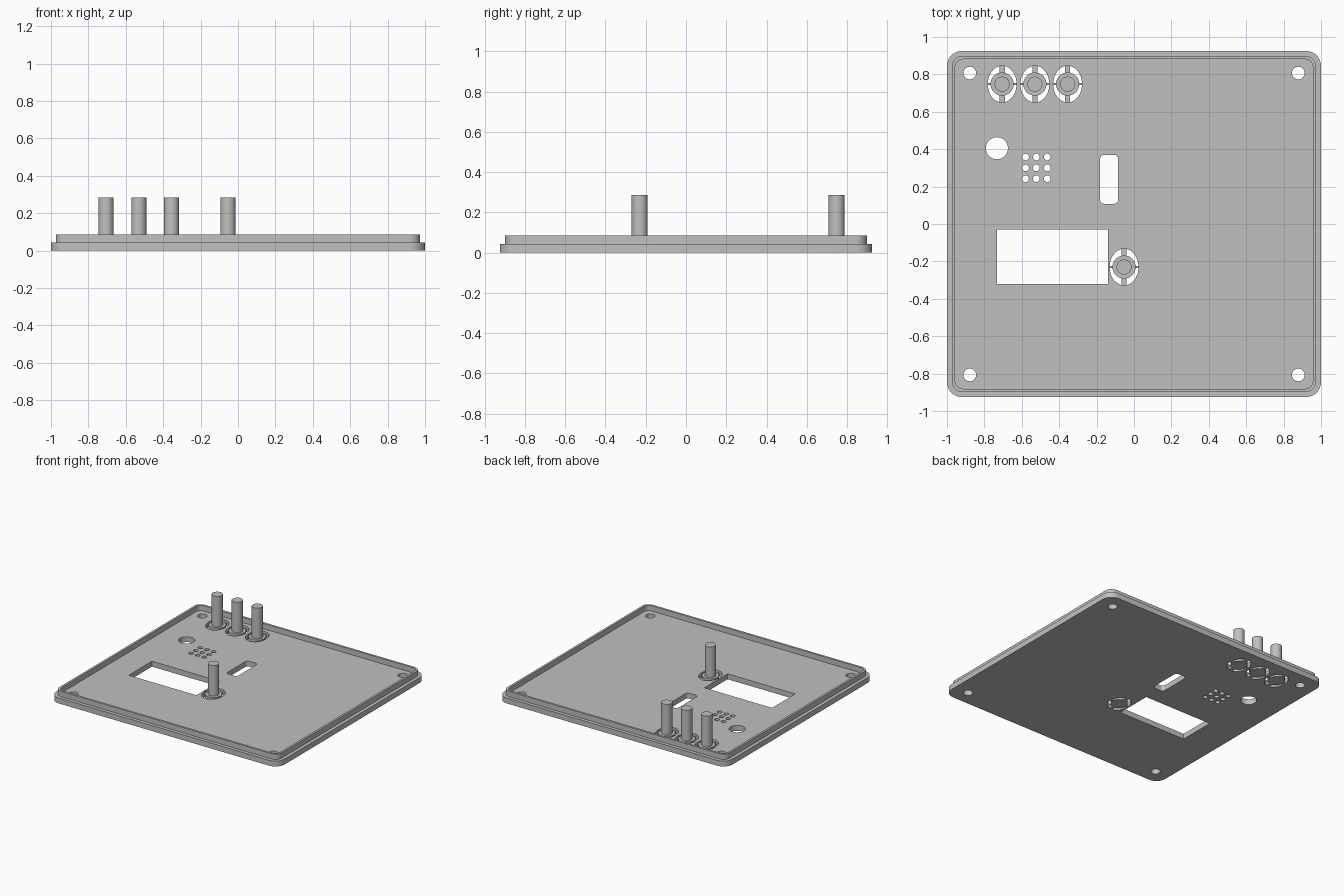
import bpy
from math import cos, sin, pi

cube = bpy.data.objects.get("Cube")
if cube:
    bpy.data.objects.remove(cube, do_unlink=True)

grey = bpy.data.materials.new("plain grey")
grey.use_nodes = True
COLOR = (0.53, 0.53, 0.53, 1)
grey.diffuse_color = COLOR
grey.node_tree.nodes["Principled BSDF"].inputs["Base Color"].default_value = COLOR

FLOOR, LIP_TOP, PIN_TOP = 0.043, 0.085, 0.285
SPOKE_TOP = 0.025


def ellipse(cx, cy, rx, ry=None, n=40):
    ry = ry or rx
    return [(cx + rx * cos(2 * pi * i / n), cy + ry * sin(2 * pi * i / n)) for i in range(n)]


def box(x0, x1, y0, y1):
    return [(x0, y0), (x1, y0), (x1, y1), (x0, y1)]


def rounded_box(cx, cy, hx, hy, r, n=8):
    pts = []
    for k, (sx, sy) in enumerate([(1, 1), (-1, 1), (-1, -1), (1, -1)]):
        for i in range(n + 1):
            a = (k + i / n) * pi / 2
            pts.append((cx + sx * (hx - r) + r * cos(a), cy + sy * (hy - r) + r * sin(a)))
    return pts


def extrude(name, outlines, z0, z1):
    """Fill nested outlines (inner ones become holes) and extrude them from z0 to z1."""
    curve = bpy.data.curves.new(name, "CURVE")
    curve.dimensions = "2D"
    curve.fill_mode = "BOTH"
    curve.extrude = (z1 - z0) / 2
    for pts in outlines:
        spline = curve.splines.new("POLY")
        spline.points.add(len(pts) - 1)
        for p, (x, y) in zip(spline.points, pts):
            p.co = (x, y, 0, 1)
        spline.use_cyclic_u = True
    obj = bpy.data.objects.new(name, curve)
    bpy.context.collection.objects.link(obj)
    obj.location.z = (z0 + z1) / 2
    bpy.ops.object.select_all(action="DESELECT")
    obj.select_set(True)
    bpy.context.view_layer.objects.active = obj
    bpy.ops.object.convert(target="MESH")
    obj = bpy.context.object
    obj.data.materials.clear()
    obj.data.materials.append(grey)
    # weld the caps to the walls
    bpy.ops.object.mode_set(mode="EDIT")
    bpy.ops.mesh.select_all(action="SELECT")
    bpy.ops.mesh.remove_doubles(threshold=0.0001)
    bpy.ops.mesh.normals_make_consistent(inside=False)
    bpy.ops.object.mode_set(mode="OBJECT")
    bpy.ops.object.shade_smooth_by_angle(angle=pi / 6)
    return obj


# Openings in the panel
outlines = [rounded_box(0, 0, 1, 0.925, 0.08)]
outlines += [ellipse(sx * 0.878, sy * 0.807, 0.034) for sx in (-1, 1) for sy in (-1, 1)]
outlines += [ellipse(-0.522 + i * 0.058, 0.3 + j * 0.058, 0.018, n=24)
             for i in (-1, 0, 1) for j in (-1, 0, 1)]
outlines.append(ellipse(-0.733, 0.405, 0.059))
outlines.append(rounded_box(-0.133, 0.239, 0.048, 0.131, 0.022))
outlines.append(box(-0.733, -0.14, -0.32, -0.03))

# Buttons: an oval slot with a round disc left standing in it
buttons = [(-0.705, 0.748), (-0.53, 0.748), (-0.355, 0.748), (-0.053, -0.23)]
for x, y in buttons:
    outlines.append(ellipse(x, y, 0.077, 0.098))
    outlines.append(ellipse(x, y, 0.062))
extrude("panel", outlines, 0, FLOOR)

# Raised rim
extrude("rim", [rounded_box(0, 0, 0.973, 0.898, 0.055),
                rounded_box(0, 0, 0.956, 0.881, 0.04)], FLOOR, LIP_TOP)

# Button pins and the thin spokes that hold the discs
for i, (x, y) in enumerate(buttons, 1):
    extrude(f"button_pin_{i}", [ellipse(x, y, 0.04)], FLOOR, PIN_TOP)
    for s, side in ((-1, "a"), (1, "b")):
        x0, x1 = sorted((x + s * 0.061, x + s * 0.078))
        y0, y1 = sorted((y + s * 0.06, y + s * 0.099))
        extrude(f"button_{i}_cross_spoke_{side}", [box(x0, x1, y - 0.005, y + 0.005)], 0, SPOKE_TOP)
        extrude(f"button_{i}_long_spoke_{side}", [box(x - 0.014, x + 0.014, y0, y1)], 0, SPOKE_TOP)
